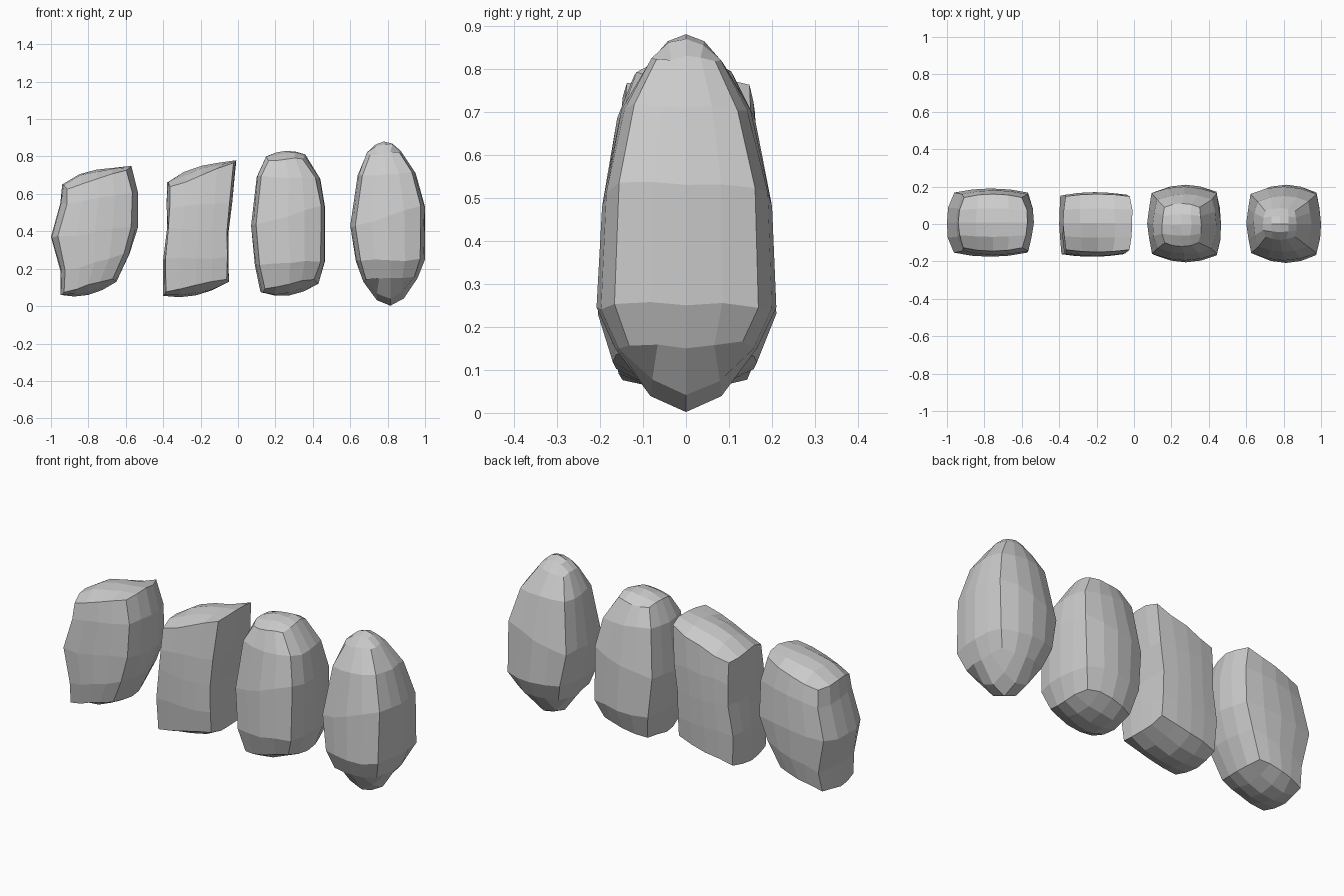
import bpy, bmesh, random

if "Cube" in bpy.data.objects:
    bpy.data.objects.remove(bpy.data.objects["Cube"])

random.seed(4)

# Each level, bottom to top: left x, left z, right x, right z, front y, back y
ROCKS = {
    "leaning_rock": dict(
        levels=[(-.95, .06, -.65, .13, -.155, .155),
                (-.95, .19, -.58, .28, -.175, .18),
                (-1.0, .37, -.535, .42, -.175, .19),
                (-.95, .55, -.535, .61, -.165, .18),
                (-.94, .65, -.57, .75, -.145, .16)],
        round_x=.15, round_y=.12, bottom=.035, top=.03, skew=.7, drop=.02),
    "slanted_rock": dict(
        levels=[(-.40, .055, -.05, .13, -.16, .155),
                (-.40, .25, -.05, .26, -.175, .165),
                (-.38, .41, -.05, .40, -.175, .17),
                (-.38, .53, -.03, .56, -.17, .17),
                (-.38, .66, -.01, .78, -.15, .16)],
        round_x=.06, round_y=.08, bottom=.035, top=.03, skew=.5, drop=.02),
    "blunt_rock": dict(
        levels=[(.12, .075, .43, .12, -.17, .165),
                (.09, .22, .465, .24, -.205, .21),
                (.07, .43, .465, .53, -.195, .20),
                (.10, .69, .44, .68, -.16, .16),
                (.15, .80, .36, .81, -.12, .11)],
        round_x=.13, round_y=.18, bottom=.04, top=.025, skew=0, drop=.02),
    "pointed_rock": dict(
        levels=[(.67, .13, .96, .15, -.165, .165),
                (.63, .24, 1.0, .25, -.208, .21),
                (.60, .43, 1.0, .53, -.195, .20),
                (.64, .70, .95, .71, -.15, .15),
                (.69, .82, .87, .83, -.085, .085)],
        round_x=.13, round_y=.2, bottom=.138, top=.055, skew=0, drop=.01),
}


def build_rock(name, levels, round_x, round_y, bottom, top, skew, drop):
    """Shape a gridded cube into a faceted boulder from its level table."""
    bm = bmesh.new()
    bmesh.ops.create_cube(bm, size=2)
    bmesh.ops.subdivide_edges(bm, edges=bm.edges[:], cuts=3, use_grid_fill=True)
    for v in bm.verts:
        a, b, k = v.co.x, v.co.y, round(v.co.z * 2) + 2
        xl, zl, xr, zr, yf, yb = levels[k]
        # bow the sides so the vertical corners are pulled in
        u = a * (1 - round_x * b * b)
        w = b * (1 - round_y * a * a)
        x = (xl + xr) / 2 + u * (xr - xl) / 2
        y = (yf + yb) / 2 + w * (yb - yf) / 2
        z = (zl + zr) / 2 + a * (zr - zl) / 2
        # swell the top and bottom caps
        bulge = (1 - a * a) * (1 - b * b)
        if k == 4:
            z += top * bulge * (1 - skew * a) - drop * b * b
        elif k == 0:
            z -= bottom * bulge - drop * b * b
        # chipped irregularity, leaving the silhouette points alone
        if a and b:
            x += random.uniform(-.005, .005)
            z += random.uniform(-.008, .008)
        v.co = (x, y, z)
    bmesh.ops.recalc_face_normals(bm, faces=bm.faces[:])
    mesh = bpy.data.meshes.new(name)
    bm.to_mesh(mesh)
    bm.free()
    bpy.context.collection.objects.link(bpy.data.objects.new(name, mesh))


for rock_name, shape in ROCKS.items():
    build_rock(rock_name, **shape)
